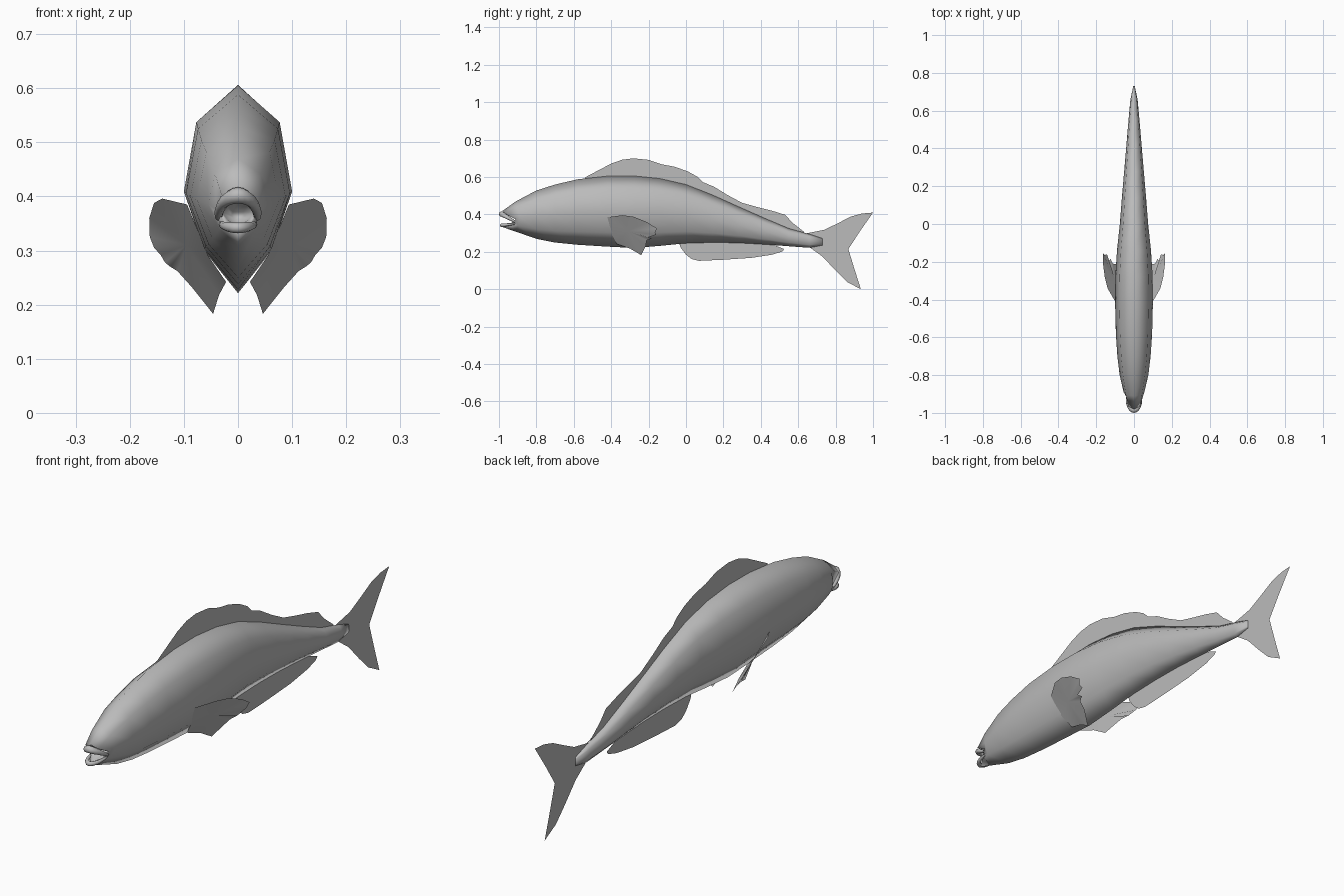
import bpy, bmesh, math

grey = bpy.data.materials.new("plain_grey")
grey.diffuse_color = (0.5, 0.5, 0.5, 1)


def add_mesh(name, verts, faces, smooth=True):
    me = bpy.data.meshes.new(name)
    me.from_pydata(verts, [], faces)
    bm = bmesh.new()
    bm.from_mesh(me)
    bmesh.ops.recalc_face_normals(bm, faces=bm.faces)
    bm.to_mesh(me)
    bm.free()
    me.materials.append(grey)
    for p in me.polygons:
        p.use_smooth = smooth
    ob = bpy.data.objects.new(name, me)
    bpy.context.collection.objects.link(ob)
    return ob


# Body: eight-sided section (width share, height share, pull-back share)
half = [(0, 1, 0), (.77, .82, .2), (1, .48, 1), (.62, .2, .55), (0, 0, 0)]
section = half + [(-x, f, s) for x, f, s in half[3:0:-1]]
# y, top, bottom, half width, pull-back of the mouth corner
stations = [
    (-.86, .375, .355, .012, 0), (-.95, .398, .345, .030, .05),
    (-.98, .420, .332, .040, .07), (-.91, .470, .308, .055, .02),
    (-.80, .528, .270, .076, 0), (-.70, .560, .250, .088, 0),
    (-.58, .588, .238, .096, 0), (-.42, .605, .228, .100, 0),
    (-.28, .606, .221, .099, 0), (-.14, .592, .232, .090, 0),
    (0, .560, .246, .075, 0), (.14, .505, .250, .064, 0),
    (.28, .442, .248, .052, 0), (.42, .380, .240, .040, 0),
    (.55, .325, .230, .029, 0), (.66, .295, .222, .019, 0),
    (.73, .272, .235, .004, 0)]
verts, faces, n = [], [], len(section)
for y, top, bot, w, sag in stations:
    verts += [(x * w, y + s * sag, bot + f * (top - bot)) for x, f, s in section]
for r in range(len(stations) - 1):
    for i in range(n):
        j = (i + 1) % n
        faces.append((r * n + i, r * n + j, (r + 1) * n + j, (r + 1) * n + i))
last = (len(stations) - 1) * n
faces += [tuple(range(n)), tuple(range(last, last + n))]
add_mesh("body", verts, faces)


# Lips: bent tubes around the open mouth
def lip(name, corner_z, mid_z, front, width, radius):
    rows, sides, verts, faces = 13, 8, [], []
    for r in range(rows):
        a = math.pi * r / (rows - 1)
        c, s = math.cos(a), math.sin(a)
        rad = radius * (.45 + .55 * s)
        for k in range(sides):
            b = 2 * math.pi * k / sides
            d = math.cos(b) * rad
            verts.append((c * (width + d), -.915 + (front + .915) * s - d * s,
                          corner_z + (mid_z - corner_z) * s + math.sin(b) * rad))
    for r in range(rows - 1):
        for k in range(sides):
            m = (k + 1) % sides
            faces.append((r * sides + k, r * sides + m,
                          (r + 1) * sides + m, (r + 1) * sides + k))
    add_mesh(name, verts, faces)


lip("upper_lip", .362, .402, -.985, .036, .015)
lip("lower_lip", .350, .342, -.985, .031, .010)

# Dorsal fin: strip from the back ridge to a wavy edge (y, edge z, base z)
dorsal = [(-.54, .598, .59), (-.47, .635, .59), (-.40, .672, .59), (-.34, .693, .59),
          (-.28, .700, .59), (-.20, .692, .58), (-.13, .668, .57), (-.06, .655, .56),
          (.01, .630, .54), (.06, .602, .52), (.09, .573, .51), (.15, .548, .48),
          (.22, .505, .45), (.30, .462, .42), (.38, .440, .38), (.46, .420, .35),
          (.53, .398, .32), (.57, .355, .31), (.63, .308, .29)]
verts = [(0, y, z) for y, z, b in dorsal] + [(0, y, b) for y, z, b in dorsal]
k = len(dorsal)
add_mesh("dorsal_fin", verts, [(i, i + 1, k + i + 1, k + i) for i in range(k - 1)])


# Flat fins drawn as outlines in the middle plane
def sheet(name, outline):
    add_mesh(name, [(0, y, z) for y, z in outline], [tuple(range(len(outline)))], False)


sheet("tail_fin", [(.60, .29), (.66, .302), (.74, .318), (.81, .352), (.88, .388),
                   (.94, .405), (1, .41), (.93, .31), (.868, .215), (.90, .11),
                   (.935, 0), (.86, .04), (.80, .10), (.73, .175), (.66, .225)])
sheet("anal_fin", [(-.04, .26), (-.03, .225), (0, .185), (.03, .162), (.07, .152),
                   (.20, .158), (.35, .168), (.46, .185), (.515, .202), (.525, .215),
                   (.45, .245), (.20, .27)])

# Pectoral fins: mirrored fans with a ragged trailing edge
fan = [(.094, -.42, .385), (.14, -.34, .396), (.155, -.28, .388), (.164, -.21, .36),
       (.163, -.155, .325), (.155, -.165, .305), (.143, -.16, .292), (.135, -.20, .278),
       (.125, -.185, .270), (.112, -.21, .262), (.085, -.215, .232), (.046, -.24, .183),
       (.035, -.30, .218), (.022, -.37, .242), (.055, -.395, .29)]
hub = (.095, -.31, .31)
for side, label in ((1, "right"), (-1, "left")):
    pts = [(side * x, y, z) for x, y, z in fan + [hub]]
    m = len(fan)
    add_mesh(label + "_pectoral_fin", pts, [(i, (i + 1) % m, m) for i in range(m)])
